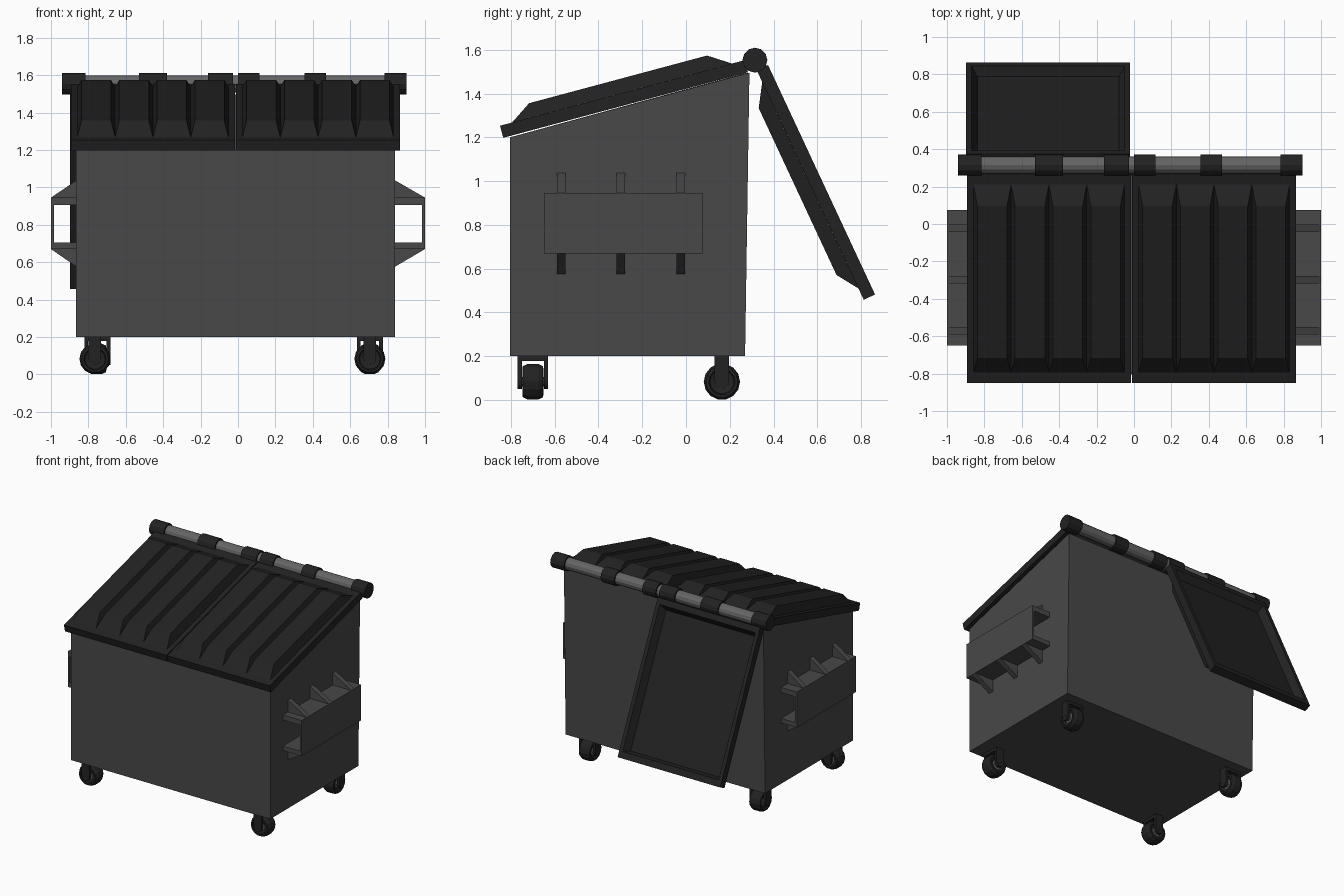
import bpy, bmesh, math
from mathutils import Matrix, Vector

if "Cube" in bpy.data.objects:
    bpy.data.objects.remove(bpy.data.objects["Cube"])


def material(name, v):
    m = bpy.data.materials.new(name)
    m.diffuse_color = (v, v, v, 1)
    m.use_nodes = True
    m.node_tree.nodes["Principled BSDF"].inputs["Base Color"].default_value = m.diffuse_color
    return m


STEEL = material("dark_steel", 0.065)
PLASTIC = material("black_plastic", 0.016)
ROD = material("rod_steel", 0.13)


def finish(name, bm, mat, matrix=Matrix()):
    bmesh.ops.recalc_face_normals(bm, faces=bm.faces)
    me = bpy.data.meshes.new(name)
    bm.to_mesh(me)
    bm.free()
    me.materials.append(mat)
    ob = bpy.data.objects.new(name, me)
    ob.matrix_world = matrix
    bpy.context.collection.objects.link(ob)
    return ob


def loft(bm, rings):
    """Skin a stack of rectangles (x0, x1, y0, y1, z), capped at both ends."""
    loops = [[bm.verts.new(p) for p in ((a, c, z), (b, c, z), (b, d, z), (a, d, z))]
             for a, b, c, d, z in rings]
    for p, q in zip(loops, loops[1:]):
        for i in range(4):
            j = (i + 1) % 4
            bm.faces.new((p[i], p[j], q[j], q[i]))
    bm.faces.new(loops[0])
    bm.faces.new(loops[-1])


def box(bm, x0, x1, y0, y1, z0, z1):
    x0, x1 = sorted((x0, x1))
    loft(bm, [(x0, x1, y0, y1, z0), (x0, x1, y0, y1, z1)])


def prism(bm, profile, to3d, a, b):
    """Extrude a 2D profile between a and b."""
    ends = [[bm.verts.new(to3d(p, q, t)) for p, q in profile] for t in (a, b)]
    n = len(profile)
    for i in range(n):
        j = (i + 1) % n
        bm.faces.new((ends[0][i], ends[0][j], ends[1][j], ends[1][i]))
    bm.faces.new(ends[0])
    bm.faces.new(ends[1])


def x_cylinder(bm, x0, x1, y, z, r, seg):
    m = Matrix.Translation(((x0 + x1) / 2, y, z)) @ Matrix.Rotation(math.pi / 2, 4, 'Y')
    bmesh.ops.create_cone(bm, cap_ends=True, segments=seg, radius1=r, radius2=r,
                          depth=x1 - x0, matrix=m)


# Bin body: sloped open box with thin walls
X0, X1 = -0.865, 0.84
bm = bmesh.new()
prism(bm, [(-0.805, 0.2), (0.27, 0.2), (0.29, 1.495), (-0.805, 1.2)],
      lambda y, z, x: (x, y, z), X0, X1)
bmesh.ops.recalc_face_normals(bm, faces=bm.faces)
top = [f for f in bm.faces if f.normal.z > 0.5]
bmesh.ops.delete(bm, geom=top, context='FACES_ONLY')
me_body = finish("bin_body", bm, STEEL)
sol = me_body.modifiers.new("wall", 'SOLIDIFY')
sol.thickness = 0.02
# recalculated open shell keeps its outward normals, so walls grow inward
sol.offset = -1

# Fork sleeves with gussets on both sides
for side, wall, label in ((1, X1, "right"), (-1, X0, "left")):
    bm = bmesh.new()
    inner, outer = wall - side * 0.005, side * 1.0
    box(bm, inner, outer, -0.65, 0.075, 0.905, 0.945)
    box(bm, inner, outer, -0.65, 0.075, 0.67, 0.705)
    box(bm, side * 0.985, outer, -0.65, 0.075, 0.67, 0.945)
    for y in (-0.57, -0.298, -0.024):
        for z, tip in ((0.945, 1.04), (0.67, 0.573)):
            prism(bm, [(inner, z), (outer, z), (inner, tip)],
                  lambda x, zz, t: (x, t, zz), y - 0.02, y + 0.02)
    finish(label + "_fork_sleeve", bm, STEEL)

# Hinge rod and knuckles
HY, HZ = 0.315, 1.553
bm = bmesh.new()
x_cylinder(bm, -0.93, 0.89, HY, HZ, 0.045, 12)
finish("hinge_rod", bm, ROD)
bm = bmesh.new()
for a, b in ((-0.942, -0.815), (-0.53, -0.38), (-0.16, -0.028),
             (0.0, 0.115), (0.355, 0.47), (0.783, 0.9)):
    x_cylinder(bm, a, b, HY, HZ, 0.057, 12)
finish("hinge_knuckles", bm, PLASTIC)


# Lids: rim with recessed underside and four raised panels
def lid(name, xc, angle):
    bm = bmesh.new()
    h = 0.4385
    loft(bm, [(-h + 0.06, h - 0.06, -1.14, -0.12, 0.008),
              (-h + 0.03, h - 0.03, -1.155, -0.09, -0.045),
              (-h, h, -1.203, -0.045, -0.045),
              (-h, h, -1.203, -0.045, 0.012)])
    step = 0.202
    for i in range(4):
        a = (i - 2) * step
        loft(bm, [(a, a + step, -1.146, -0.105, 0.0121),
                  (a + 0.022, a + step - 0.022, -1.048, -0.206, 0.077)])
    finish(name, bm, PLASTIC,
           Matrix.Translation((xc, HY, HZ)) @ Matrix.Rotation(math.radians(angle), 4, 'X'))


lid("left_lid_closed", -0.455, 15)
lid("right_lid_closed", 0.428, 15)
lid("left_lid_open", -0.459, 115)


# Casters: rounded tyre, hub and fork, rolling along local y
def caster(name, x, y, turn):
    m = Matrix.Translation((x, y, 0)) @ Matrix.Rotation(math.radians(turn), 4, 'Z')
    bm = bmesh.new()
    profile = [(-0.03, 0.03), (-0.038, 0.055), (-0.048, 0.06), (-0.046, 0.073), (-0.025, 0.083),
               (0.025, 0.083), (0.046, 0.073), (0.048, 0.06), (0.038, 0.055), (0.03, 0.03)]
    n = 14
    rings = [[bm.verts.new((px, r * math.cos(math.tau * k / n), 0.083 + r * math.sin(math.tau * k / n)))
              for px, r in profile] for k in range(n)]
    for k in range(n):
        p, q = rings[k], rings[(k + 1) % n]
        for i in range(len(profile) - 1):
            bm.faces.new((p[i], p[i + 1], q[i + 1], q[i]))
    finish(name + "_tyre", bm, PLASTIC, m)
    bm = bmesh.new()
    x_cylinder(bm, -0.068, 0.068, 0, 0.083, 0.022, 10)
    x_cylinder(bm, -0.031, 0.031, 0, 0.083, 0.034, 14)
    finish(name + "_hub", bm, ROD, m)
    bm = bmesh.new()
    box(bm, -0.07, 0.07, -0.033, 0.033, 0.178, 0.202)
    for s in (-1, 1):
        box(bm, s * 0.05, s * 0.07, -0.033, 0.033, 0.083, 0.18)
        bmesh.ops.create_cone(bm, cap_ends=True, segments=12, radius1=0.033, radius2=0.033, depth=0.019,
                              matrix=Matrix.Translation((s * 0.06, 0, 0.083)) @ Matrix.Rotation(math.pi / 2, 4, 'Y'))
    finish(name + "_fork", bm, PLASTIC, m)


for x, label in ((-0.765, "left"), (0.705, "right")):
    caster("front_" + label + "_caster", x, -0.7, 90)
    caster("rear_" + label + "_caster", x + (0.013 if x < 0 else 0), 0.164, 0)
